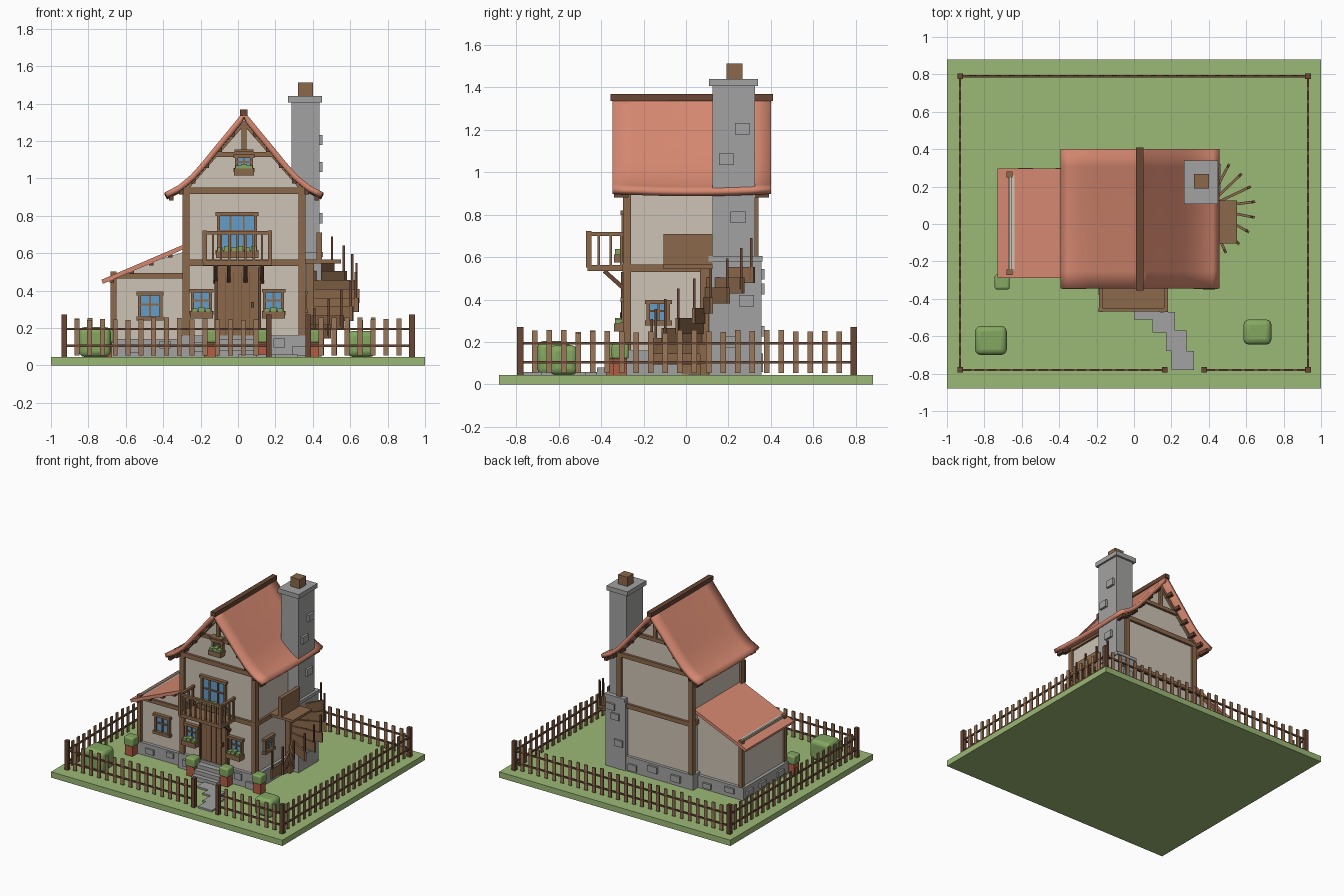
import bpy, bmesh, math, random
from mathutils import Vector, Matrix

if "Cube" in bpy.data.objects:
    bpy.data.objects.remove(bpy.data.objects["Cube"])
random.seed(4)

COLOURS = {
    "grass": (.33, .48, .18), "foliage": (.23, .39, .12), "roof_tile": (.68, .25, .165),
    "plaster": (.61, .55, .46), "stone": (.37, .365, .36), "wood": (.26, .14, .07),
    "dark_wood": (.14, .062, .034), "fence_wood": (.33, .19, .10),
    "glass": (.13, .34, .58), "terracotta": (.45, .11, .06)}
MATS = {}
for n, c in COLOURS.items():
    MATS[n] = bpy.data.materials.new(n)
    MATS[n].diffuse_color = (*c, 1)

parts = {}  # part name -> (bmesh, colour)


def mesh_for(part, mat):
    return parts.setdefault(part, (bmesh.new(), mat))[0]


def box(part, mat, x0, x1, y0, y1, z0, z1, rot=0):
    m = (Matrix.Translation(((x0 + x1) / 2, (y0 + y1) / 2, (z0 + z1) / 2)) @ Matrix.Rotation(rot, 4, 'Z')
         @ Matrix.Diagonal((abs(x1 - x0), abs(y1 - y0), abs(z1 - z0), 1)))
    bmesh.ops.create_cube(mesh_for(part, mat), size=1, matrix=m)


def beam(part, mat, p, q, w, d):
    p, q = Vector(p), Vector(q)
    m = (Matrix.Translation((p + q) / 2) @ (q - p).to_track_quat('Z', 'Y').to_matrix().to_4x4()
         @ Matrix.Diagonal((w, d, (q - p).length, 1)))
    bmesh.ops.create_cube(mesh_for(part, mat), size=1, matrix=m)


def prism(part, mat, pts, y0, y1):
    """Extrude an x/z outline along y."""
    bm = mesh_for(part, mat)
    a = [bm.verts.new((x, y0, z)) for x, z in pts]
    f = bm.faces.new(a)
    r = bmesh.ops.extrude_face_region(bm, geom=[f])
    for v in r["geom"]:
        if isinstance(v, bmesh.types.BMVert):
            v.co.y = y1
    bmesh.ops.recalc_face_normals(bm, faces=bm.faces)


G = .045   # lawn level
CX = .032  # house centre line
box("lawn", "grass", -1, 1, -.88, .88, 0, G)

# Fence
posts = [(-.93, -.78), (.93, -.78), (-.93, .79), (.93, .79), (.165, -.78), (.375, -.78)]
for x, y in posts:
    box("fence_posts", "dark_wood", x - .015, x + .015, y - .015, y + .015, G, .272)
runs = [(0, 4), (5, 1), (1, 3), (3, 2), (2, 0)]
for i, j in runs:
    a, b = Vector((*posts[i], 0)), Vector((*posts[j], 0))
    for z in (.105, .195):
        beam("fence_rails", "dark_wood", a + Vector((0, 0, z)), b + Vector((0, 0, z)), .012, .012)
    n = round((b - a).length / .069)
    ang = math.atan2(b.y - a.y, b.x - a.x)
    for k in range(1, n):
        p = a.lerp(b, k / n)
        top = .25 + random.uniform(-.008, .008)
        box("fence_pickets", "fence_wood", p.x - .013, p.x + .013, p.y - .005, p.y + .005, G + .008, top, ang)

# Stone footing, doorstep and path
box("footing", "stone", -.305, .368, -.305, .348, G, .16)
box("footing", "stone", -.695, -.29, -.275, .285, G, .14)
for x, z, w in ((-.6, .09, .07), (-.42, .11, .06)):
    box("footing_stones", "stone", x, x + w, -.29, -.25, z - .02, z + .02)
for x, z, w in ((-.26, .1, .07), (.19, .12, .06), (.29, .075, .085)):
    box("footing_stones", "stone", x, x + w, -.322, -.28, z - .025, z + .025)
for x, z, w in ((-.62, .1, .08), (-.42, .08, .07)):
    box("footing_stones", "stone", x, x + w, .25, .3, z - .02, z + .02)
for x, z, w in ((-.2, .1, .08), (0, .12, .08), (.18, .085, .07)):
    box("footing_stones", "stone", x, x + w, .3, .363, z - .025, z + .025)
for y in (-.2, .02, .18):
    box("footing_stones", "stone", -.71, -.68, y, y + .07, .07, .11)
for k in range(3):
    box("doorstep", "stone", -.11, .11, -.42 + k * .035, -.3, G, .08 + k * .03)
for x0, x1, y0, y1 in ((.0, .14, -.51, -.42), (.10, .22, -.58, -.47), (.17, .28, -.68, -.57), (.20, .32, -.78, -.68)):
    box("path", "stone", x0, x1, y0, y1, G, .058)

# Main walls with gable, and side annex
prism("house_walls", "plaster", [(-.28, .1), (.344, .1), (.344, .945), (CX, 1.305), (-.28, .945)], -.28, .325)
prism("annex_walls", "plaster", [(-.67, .1), (-.28, .1), (-.28, .61), (-.655, .492), (-.67, .492)], -.25, .26)

# Timber frame
for x in (-.278, .342):
    for y in (-.278, .323):
        box("timber_frame", "wood", x - .019, x + .019, y - .019, y + .019, .155, .945)
for z in (.548, .933):
    for y in (-.282, .327):
        box("timber_frame", "wood", -.29, .355, y - .016, y + .016, z - .017, z + .017)
    for x in (-.282, .346):
        box("timber_frame", "wood", x - .014, x + .014, -.29, .335, z - .017, z + .017)
for y in (-.285, .33):
    for s in (-1, 1):
        beam("timber_frame", "wood", (CX + s * .315, y, .945), (CX, y, 1.305), .032, .03)
    box("timber_frame", "wood", CX - .15, CX + .15, y - .014, y + .014, 1.115, 1.142)
    box("timber_frame", "wood", CX - .014, CX + .014, y - .014, y + .014, 1.14, 1.3)
for y in (-.258, .265):
    box("annex_frame", "wood", -.682, -.65, y - .016, y + .016, .13, .503)
box("annex_frame", "wood", -.68, -.29, -.265, -.24, .465, .495)
box("annex_sill_rod", "plaster", -.668, -.655, -.24, .25, .48, .502)

# Curved, slightly sagging main roof
PROFILE = [(0, 1.36), (.08, 1.262), (.155, 1.172), (.225, 1.085), (.29, 1.012), (.355, .96), (.425, .925)]


def roof_z(d):
    for (a, za), (b, zb) in zip(PROFILE, PROFILE[1:]):
        if d <= b:
            return za + (zb - za) * (d - a) / (b - a)


bm = mesh_for("main_roof", "roof_tile")
ND, NY = 12, 8
grid = []
for i in range(-ND, ND + 1):
    d = abs(i) / ND * .425
    row = []
    for j in range(NY + 1):
        t = j / NY
        row.append(bm.verts.new((CX + math.copysign(d, i), -.345 + .745 * t,
                                 roof_z(d) - .045 * t * (1 - t))))
    grid.append(row)
for r0, r1 in zip(grid, grid[1:]):
    for j in range(NY):
        bm.faces.new((r0[j], r1[j], r1[j + 1], r0[j + 1]))
bmesh.ops.recalc_face_normals(bm, faces=bm.faces)
box("ridge_beam", "dark_wood", CX - .02, CX + .02, -.356, .41, 1.335, 1.368)

# Purlin ends under the roof
for s in (-1, 1):
    for d in (.06, .13, .2, .27, .335, .39):
        z = roof_z(d) - .05
        for y0, y1 in ((-.338, -.27), (.31, .392)):
            box("purlins", "dark_wood", CX + s * d - .012, CX + s * d + .012, y0, y1, z - .012, z + .014)

# Annex roof
prism("annex_roof", "roof_tile", [(-.73, .458), (-.27, .655), (-.27, .63), (-.722, .436)], -.29, .297)
for t in (.12, .35, .58, .8):
    x, z = -.73 + .46 * t, .434 + .197 * t
    box("annex_purlins", "dark_wood", x - .012, x + .012, -.284, -.24, z - .014, z + .008)

# Chimney with stepped base, cap and pot
box("chimney", "stone", .285, .435, .125, .325, G, 1.41)
box("chimney_base", "stone", .275, .447, .11, .355, G, .58)
box("chimney_base", "stone", .28, .455, .105, .36, .58, .605)
box("chimney_cap", "stone", .268, .45, .108, .34, 1.405, 1.44)
box("chimney_pot", "wood", .32, .4, .19, .267, 1.44, 1.512)
for y, z in ((.265, 1.205), (.19, 1.06), (.245, .787), (.285, .395), (.2, .2)):
    x = .435 if z > .6 else .447
    box("chimney_stones", "stone", x - .02, x + .017, y - .035, y + .035, z - .027, z + .027)
for x, z in ((.36, .45), (.33, .25), (.4, .52)):
    box("chimney_stones", "stone", x - .035, x + .035, .34, .37, z - .025, z + .025)


def window(u, z0, w, h, wall, side=False, cols=2, flowers=True):
    """Framed window on the front wall, or on the right wall when side is set."""
    def put(part, mat, a, b, d0, d1, c, e):
        if side:
            box(part, mat, wall + d0, wall + d1, a, b, c, e)
        else:
            box(part, mat, a, b, wall - d1, wall - d0, c, e)
    a, b, z1, t = u - w / 2, u + w / 2, z0 + h, .016
    put("window_panes", "glass", a, b, -.005, .008, z0, z1)
    for p, q in ((a, a + t), (b - t, b)):
        put("window_frames", "wood", p, q, 0, .024, z0, z1)
    put("window_frames", "wood", a - .008, b + .008, 0, .028, z1 - t, z1 + .004)
    put("window_frames", "wood", a - .008, b + .008, 0, .03, z0 - .006, z0 + t)
    for k in range(1, cols):
        x = a + w * k / cols
        put("window_frames", "wood", x - .005, x + .005, 0, .016, z0, z1)
    zm = z0 + h * .55
    put("window_frames", "wood", a, b, 0, .016, zm - .005, zm + .005)
    if flowers:
        put("flower_boxes", "wood", a - .006, b + .006, 0, .06, z0 - .025, z0 + .012)
        n = max(3, round(w / .035))
        for k in range(n):
            x = a + w * (k + .5) / n
            put("flowers", "foliage", x - .015, x + .015, .01, .055, z0 + .01, z0 + .03 + .008 * (k % 2))


window(-.005, .60, .215, .215, -.28, cols=3)
window(-.195, .275, .11, .13, -.28)
window(.19, .275, .11, .13, -.28)
window(CX, 1.04, .095, .085, -.28)
box("attic_hood", "wood", CX - .05, CX + .05, -.33, -.28, 1.142, 1.155)
window(-.47, .245, .13, .145, -.25, flowers=False)
window(-.13, .285, .11, .11, .344, side=True, flowers=False)

# Door
box("door", "wood", -.11, .105, -.297, -.27, .14, .53)
for k in range(1, 5):
    box("door_grooves", "dark_wood", -.111 + .043 * k, -.108 + .043 * k, -.299, -.296, .14, .5)
for x in (-.125, .108):
    box("door_frame", "dark_wood", x, x + .016, -.306, -.27, .14, .53)
box("door_handle", "dark_wood", .07, .085, -.31, -.296, .31, .34)

# Balcony
box("balcony_floor", "wood", -.188, .182, -.465, -.28, .535, .562)
box("balcony_rail", "wood", -.188, .182, -.468, -.448, .7, .718)
for x in (-.178, .172):
    box("balcony_rail", "wood", x - .01, x + .01, -.468, -.29, .7, .718)
    box("balcony_rail", "wood", x - .011, x + .011, -.47, -.446, .55, .722)
    for y in (-.41, -.355, -.305):
        box("balcony_balusters", "wood", x - .006, x + .006, y - .006, y + .006, .56, .705)
for k in range(1, 8):
    x = -.178 + .35 * k / 8
    box("balcony_balusters", "wood", x - .006, x + .006, -.464, -.452, .56, .705)
for x in (-.12, -.05, .04, .13):
    beam("balcony_braces", "dark_wood", (x, -.385, .535), (x, -.285, .445), .02, .02)

# Spiral stair with landing
SX, SY = .385, .087
box("stair_pole", "wood", SX - .02, SX + .02, SY - .022, SY + .022, G, .56)
box("stair_landing", "wood", .36, .55, -.105, .125, .545, .565)
box("landing_panel", "wood", .42, .45, -.105, .125, .555, .71)
STEPS = 10
for k in range(STEPS):
    t = k / (STEPS - 1)
    a, z = math.radians(62 - 165 * t), .515 - .43 * t
    c, s = math.cos(a), math.sin(a)
    beam("stair_treads", "wood", (SX + .02 * c, SY + .02 * s, z), (SX + .265 * c, SY + .265 * s, z), .014, .075)
    x, y = SX + .25 * c, SY + .25 * s
    box("stair_balusters", "dark_wood", x - .006, x + .006, y - .006, y + .006, z - .02, z + .175)

# Shrubs and potted plants
box("shrub_left", "foliage", -.85, -.68, -.70, -.545, G, .205)
box("shrub_right", "foliage", .585, .735, -.645, -.51, G, .185)
for k, (x, y) in enumerate(((-.705, -.31), (-.15, -.345), (.14, -.345), (.40, -.31))):
    box("plant_pots", "terracotta", x - .032, x + .032, y - .032, y + .032, G, .125)
    box("potted_plant_%d" % (k + 1), "foliage", x - .04, x + .04, y - .04, y + .04, .12, .19)

# Turn every part into an object
for name, (bm, mat) in parts.items():
    me = bpy.data.meshes.new(name)
    bm.to_mesh(me)
    bm.free()
    me.materials.append(MATS[mat])
    ob = bpy.data.objects.new(name, me)
    bpy.context.collection.objects.link(ob)
    if name == "main_roof":
        mod = ob.modifiers.new("thickness", 'SOLIDIFY')
        mod.thickness, mod.offset = .03, -1
        if me.polygons[0].normal.z < 0:
            me.flip_normals()
    if "shrub" in name or "potted" in name:
        mod = ob.modifiers.new("round", 'BEVEL')
        mod.width, mod.segments = (.03 if "shrub" in name else .012), 3
    if name == "main_roof" or "shrub" in name or "potted" in name:
        bpy.context.view_layer.objects.active = ob
        ob.select_set(True)
        bpy.ops.object.shade_smooth_by_angle(angle=math.radians(35))
        ob.select_set(False)

for m in bpy.data.materials:
    if m.users and not m.is_grease_pencil:
        m.use_nodes = True
        m.node_tree.nodes["Principled BSDF"].inputs["Base Color"].default_value = m.diffuse_color
